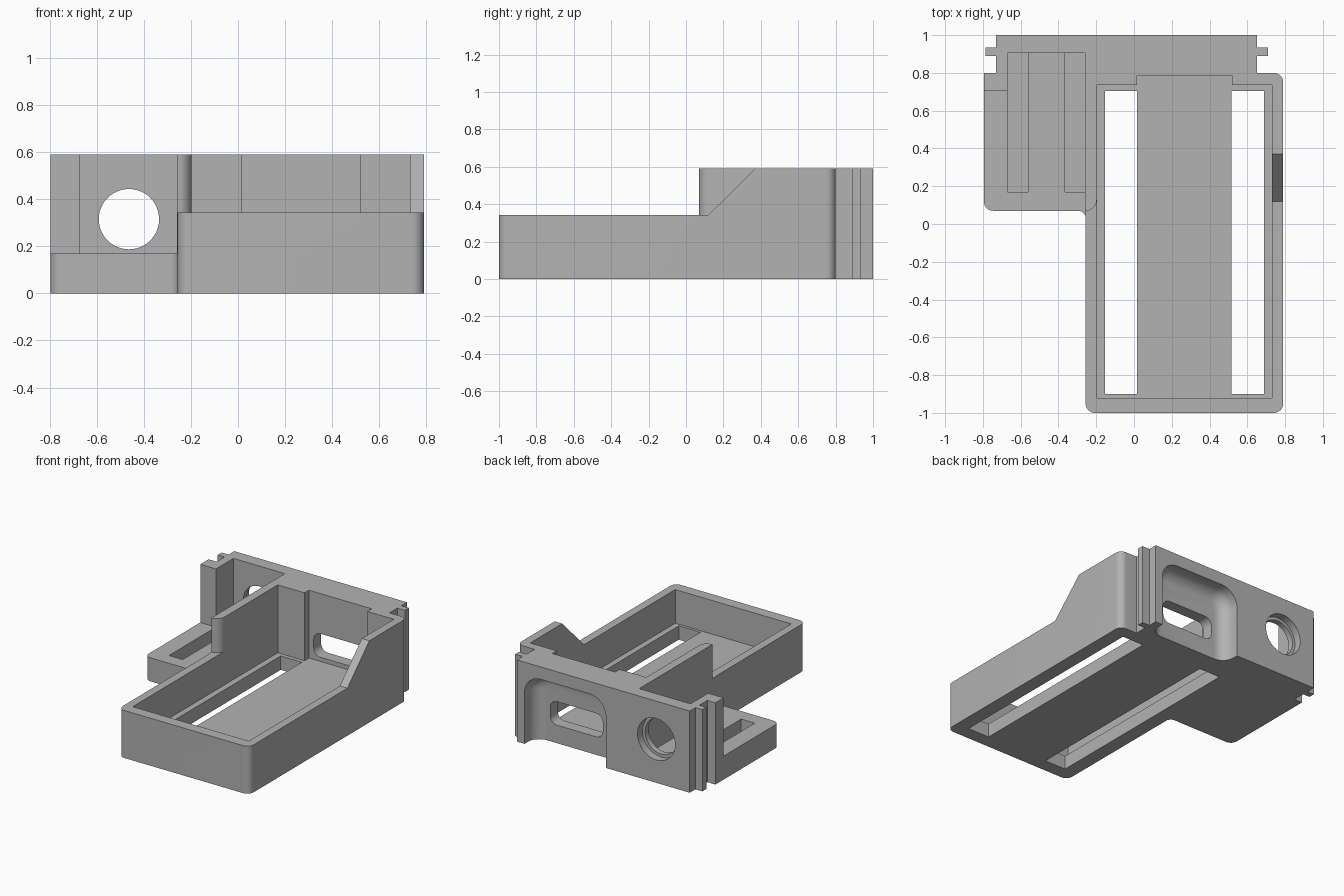
import bpy, bmesh
from math import pi, cos, sin
from mathutils import Vector

if "Cube" in bpy.data.objects:
    bpy.data.objects.remove(bpy.data.objects["Cube"])

grey = bpy.data.materials.new("plain grey")
grey.use_nodes = True
colour = (0.45, 0.45, 0.45, 1)
grey.diffuse_color = colour
grey.node_tree.nodes["Principled BSDF"].inputs["Base Color"].default_value = colour


def rounded(points, steps=10):
    """Outline from (x, y) or (x, y, radius) corners, rounding those with a radius."""
    out = []
    for i, p in enumerate(points):
        c = Vector(p[:2])
        if len(p) == 2:
            out.append(c)
            continue
        a = (Vector(points[i - 1][:2]) - c).normalized() * p[2]
        b = (Vector(points[(i + 1) % len(points)][:2]) - c).normalized() * p[2]
        for k in range(steps + 1):
            t = k / steps * pi / 2
            out.append(c + a * (1 - sin(t)) + b * (1 - cos(t)))
    return out


def prism(name, outline, low, high, axis="z", soft=0):
    """Extrude an outline along an axis; soft rounds the rim of the low end."""
    place = {"x": lambda p, h: (h, p[0], p[1]),
             "y": lambda p, h: (p[0], h, p[1]),
             "z": lambda p, h: (p[0], p[1], h)}[axis]
    bm = bmesh.new()
    base = bm.faces.new([bm.verts.new(place(p, low)) for p in outline])
    ext = bmesh.ops.extrude_face_region(bm, geom=[base], use_keep_orig=True)
    shift = Vector(place((0, 0), high - low))
    bmesh.ops.translate(bm, vec=shift,
                        verts=[g for g in ext["geom"] if isinstance(g, bmesh.types.BMVert)])
    bmesh.ops.recalc_face_normals(bm, faces=bm.faces)
    if soft:
        bmesh.ops.bevel(bm, geom=list(base.edges), offset=soft, segments=8,
                        profile=0.5, affect="EDGES", clamp_overlap=True)
    mesh = bpy.data.meshes.new(name)
    bm.to_mesh(mesh)
    bm.free()
    mesh.materials.append(grey)
    ob = bpy.data.objects.new(name, mesh)
    bpy.context.scene.collection.objects.link(ob)
    return ob


def box(x0, x1, y0, y1, r=0):
    corners = [(x0, y0), (x1, y0), (x1, y1), (x0, y1)]
    return rounded([c + (r,) for c in corners]) if r else corners


def circle(x, z, r, n=48):
    return [(x + r * cos(2 * pi * k / n), z + r * sin(2 * pi * k / n)) for k in range(n)]


TOP, RIM, SHELF, FLOOR = 0.59, 0.343, 0.17, 0.1
OVER = 0.8  # cutters run past the top

# Full-height footprint: long tray, side shelf, back panel with side tongues
footprint = rounded([
    (-0.256, -1, 0.05), (0.79, -1, 0.05), (0.79, 0.8, 0.05), (0.65, 0.8),
    (0.65, 0.89), (0.71, 0.89), (0.71, 0.935), (0.65, 0.935), (0.65, 1),
    (-0.73, 1), (-0.73, 0.935), (-0.785, 0.935), (-0.785, 0.89), (-0.73, 0.89),
    (-0.73, 0.8), (-0.795, 0.8), (-0.795, 0.07, 0.05), (-0.256, 0.07, 0.04)])
body = prism("housing", footprint, 0, TOP)

cutters = [
    # Tray interior with the shallow notch in its back wall
    prism("tray_cut", [(-0.197, -0.92), (0.73, -0.92), (0.73, 0.735), (0.518, 0.735),
                       (0.518, 0.785), (0.017, 0.785), (0.017, 0.735), (-0.197, 0.735)],
          FLOOR, OVER),
    # Low front rim, ending in the rounded end of the tall left wall
    prism("rim_cut", rounded([(-0.4, -1.2), (0.6, -1.2), (0.6, 0.2), (-0.1, 0.2),
                              (-0.1, 0.13), (-0.197, 0.13)]) +
          [(-0.256 + 0.059 * cos(t * pi / 20), 0.13 - 0.06 * sin(t * pi / 20))
           for t in range(1, 11)] + [(-0.4, 0.07)], RIM, OVER),
    # Sloped step of the right wall
    prism("slope_cut", [(-1.2, RIM), (0.12, RIM), (0.37, TOP), (0.5, 0.72), (-1.2, 0.72)],
          0.5, 1, "x"),
    # Open space above the side shelf, leaving the corner post
    prism("shelf_cut", [(-1, 0), (-0.26, 0), (-0.26, 0.905), (-0.67, 0.905),
                        (-0.67, 0.705), (-1, 0.705)], SHELF, OVER),
    # Stepped round hole in the back panel
    prism("hole_cut", circle(-0.463, 0.315, 0.128), 0.8, 1.1, "y"),
    prism("hole_step_cut", circle(-0.463, 0.315, 0.15), 0.945, 1.1, "y"),
    # Soft recess in the back panel, open at the bottom, and its window
    prism("recess_cut", rounded([(-0.06, -0.2), (0.59, -0.2), (0.59, 0.5, 0.13),
                                 (-0.06, 0.5, 0.13)]), 0.87, 1.1, "y", soft=0.09),
    prism("window_cut", box(0.055, 0.475, 0.13, 0.3, 0.055), 0.76, 0.95, "y"),
]
# Through slots in the tray floor
for x0, x1 in ((-0.153, 0.017), (0.515, 0.688)):
    cutters.append(prism("slot_cut", box(x0, x1, -0.9, 0.705), -0.1, 0.2))
# Blind grooves in the shelf
for x0, x1 in ((-0.67, -0.56), (-0.365, -0.26)):
    cutters.append(prism("groove_cut", box(x0, x1, 0.17, 0.905), 0.08, 0.3))

for c in cutters:
    c.hide_render = True
    mod = body.modifiers.new(c.name, "BOOLEAN")
    mod.operation, mod.solver, mod.object = "DIFFERENCE", "EXACT", c

# Bake the cuts and drop the cutters
graph = bpy.context.evaluated_depsgraph_get()
body_mesh = bpy.data.meshes.new_from_object(body.evaluated_get(graph))
body.modifiers.clear()
body.data = body_mesh
for c in cutters:
    bpy.data.objects.remove(c)

bpy.ops.object.select_all(action="DESELECT")
body.select_set(True)
bpy.context.view_layer.objects.active = body
bpy.ops.object.shade_smooth_by_angle(angle=pi / 6)
